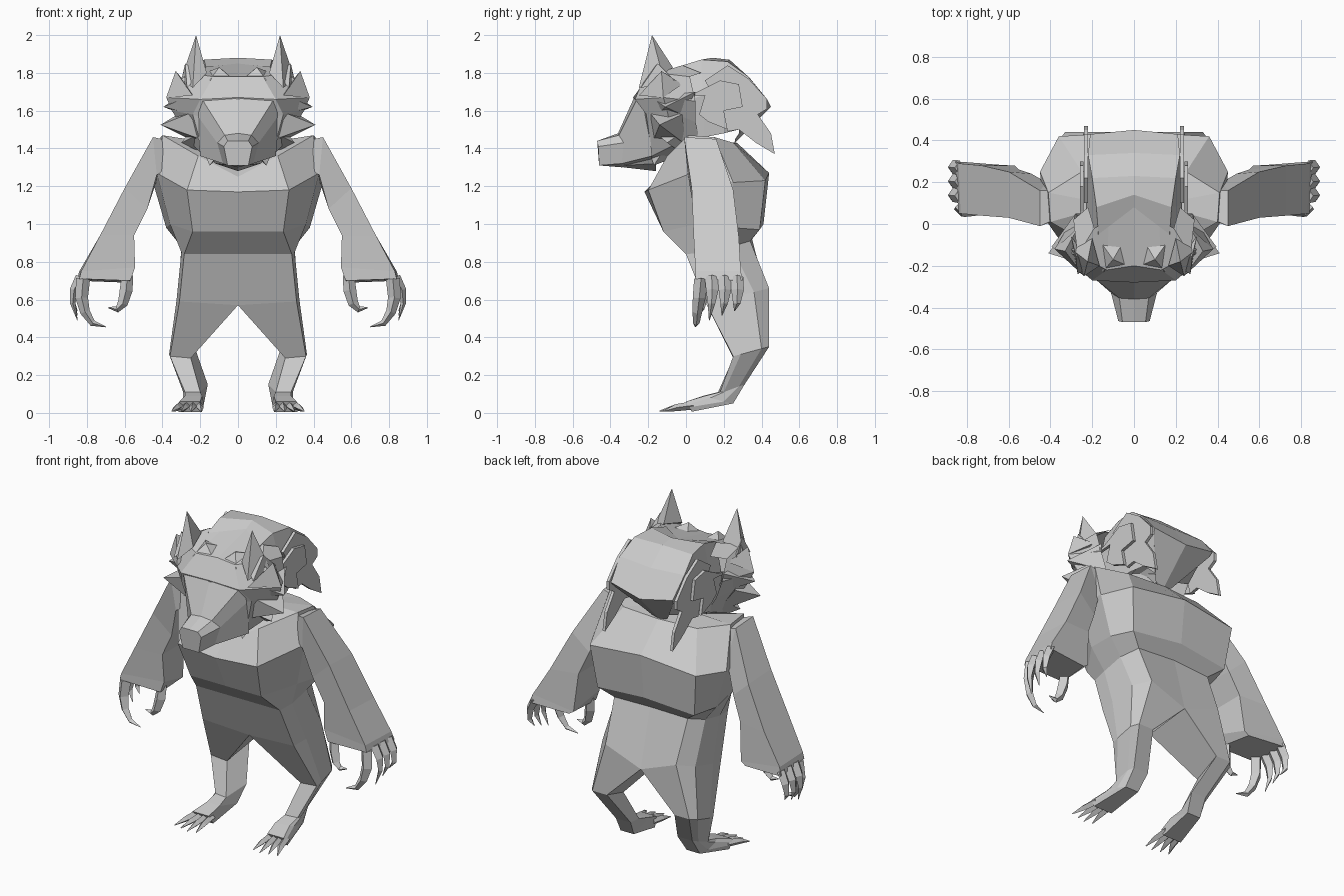
import bpy, bmesh
from mathutils import Vector

grey = bpy.data.materials.new("fur_grey")
grey.diffuse_color = (0.6, 0.6, 0.6, 1)


def finish(name, bm):
    """Mirror the half mesh across x, weld the centre line and make an object."""
    dup = bmesh.ops.duplicate(bm, geom=bm.verts[:] + bm.edges[:] + bm.faces[:])["geom"]
    for v in (g for g in dup if isinstance(g, bmesh.types.BMVert)):
        v.co.x *= -1
    bmesh.ops.reverse_faces(bm, faces=[g for g in dup if isinstance(g, bmesh.types.BMFace)])
    bmesh.ops.remove_doubles(bm, verts=bm.verts[:], dist=0.001)
    bmesh.ops.recalc_face_normals(bm, faces=bm.faces[:])
    me = bpy.data.meshes.new(name)
    bm.to_mesh(me)
    bm.free()
    ob = bpy.data.objects.new(name, me)
    bpy.context.collection.objects.link(ob)
    me.materials.append(grey)
    return ob


def grid(bm, rows, closed=False, caps=(False, False)):
    """Skin neighbouring rows of points with quads."""
    vs = [[bm.verts.new(p) for p in r] for r in rows]
    n = len(rows[0])
    for a, b in zip(vs, vs[1:]):
        for i in range(n if closed else n - 1):
            j = (i + 1) % n
            bm.faces.new((a[i], a[j], b[j], b[i]))
    for flag, r in zip(caps, (vs[0], vs[-1])):
        if flag:
            bm.faces.new(r)


def claw(bm, path, radii, wide=(0, 1, 0), flat=1.0):
    """Tapered four sided tube along a bent path."""
    path = [Vector(p) for p in path]
    rows = []
    for i, (p, r) in enumerate(zip(path, radii)):
        t = (path[min(i + 1, len(path) - 1)] - path[max(i - 1, 0)]).normalized()
        u = Vector(wide) * r
        w = t.cross(Vector(wide)).normalized() * r * flat
        rows.append([p + u, p + w, p - u, p - w])
    grid(bm, rows, True, (True, True))


def tuft(bm, base, tip):
    """Pointed lock of fur from a three or four sided base."""
    b = [bm.verts.new(p) for p in base]
    t = bm.verts.new(tip)
    bm.faces.new(b)
    for i in range(len(b)):
        bm.faces.new((b[i], b[(i + 1) % len(b)], t))


# Torso, from neck to hips
hip = [(0, .11, .57), (.31, .1, .59), (.325, .2, .6), (.315, .36, .64), (.24, .44, .66), (0, .44, .57)]
bm = bmesh.new()
grid(bm, [
    [(0, .05, 1.4), (.1, .05, 1.42), (.15, .08, 1.43), (.15, .1, 1.44), (.12, .15, 1.44), (0, .15, 1.44)],
    [(0, -.14, 1.25), (.21, -.1, 1.36), (.4, .01, 1.47), (.41, .15, 1.46), (.25, .25, 1.43), (0, .27, 1.43)],
    [(0, -.22, 1.17), (.27, -.2, 1.18), (.43, .03, 1.27), (.45, .25, 1.22), (.36, .42, 1.23), (0, .44, 1.27)],
    [(0, -.12, .96), (.24, -.12, .96), (.36, .06, 1.0), (.38, .25, .98), (.33, .39, .97), (0, .41, 1.0)],
    [(0, 0, .84), (.285, 0, .84), (.3, .1, .85), (.3, .24, .88), (.25, .34, .91), (0, .35, .92)],
    hip])
# Legs and feet continue from the hips
grid(bm, [
    hip,
    [(.25, .25, .29), (.36, .25, .3), (.365, .29, .31), (.36, .4, .34), (.33, .44, .35), (.23, .44, .35)],
    [(.2, .17, .11), (.28, .18, .11), (.29, .2, .11), (.28, .28, .14), (.26, .31, .15), (.16, .31, .15)],
    [(.19, .09, .09), (.28, .1, .09), (.29, .13, .08), (.29, .2, .06), (.27, .25, .05), (.18, .25, .05)],
    [(.2, 0, .06), (.31, 0, .06), (.32, .01, .045), (.32, .02, .03), (.315, .03, .006), (.19, .03, .006)],
], True, (False, True))
finish("torso_and_legs", bm)

# Toes with claws, fanned outwards
bm = bmesh.new()
for k in range(4):
    x, out = .205 + .032 * k, .009 * (k - .5)
    claw(bm, [(x, .04, .04), (x + out, -.05, .028), (x + 2.2 * out, -.14 + .012 * abs(k - 1), .009)],
         [.022, .019, .003], (1, 0, 0))
finish("toes", bm)

# Arms
bm = bmesh.new()
grid(bm, [
    [(.36, .03, 1.44), (.36, .16, 1.42), (.34, .2, 1.3), (.34, .03, 1.3)],
    [(.45, -.01, 1.46), (.45, .16, 1.45), (.42, .2, 1.26), (.43, .01, 1.26)],
    [(.6, .03, 1.19), (.6, .25, 1.18), (.49, .24, 1.08), (.48, .04, 1.08)],
    [(.73, .04, .94), (.73, .28, .93), (.55, .26, .94), (.55, .05, .94)],
    [(.83, .05, .75), (.84, .29, .75), (.57, .28, .71), (.545, .06, .77)],
    [(.84, .05, .71), (.855, .3, .7), (.6, .28, .69), (.57, .06, .7)],
], True, (True, True))
finish("arms", bm)

# Fingers and thumb with hooked claws
bm = bmesh.new()
claw(bm, [(.82, .08, .71), (.828, .07, .61), (.81, .06, .535), (.77, .055, .475), (.7, .05, .455)],
     [.037, .034, .026, .017, .002])
for k in range(3):
    y = .135 + .067 * k
    claw(bm, [(.835, y, .72), (.868, y + .004, .65), (.875, y, .58), (.85, y - .012, .49 + .025 * k)],
         [.036, .033, .02, .002], flat=.7)
claw(bm, [(.585, .1, .73), (.592, .09, .65), (.61, .08, .58), (.64, .08, .548), (.685, .08, .557)],
     [.03, .034, .027, .017, .003])
finish("fingers", bm)

# Head, from crown to jaw
bm = bmesh.new()
grid(bm, [
    [(0, .08, 1.85), (.12, .02, 1.84), (.19, -.02, 1.84), (.22, .08, 1.8)],
    [(0, -.2, 1.78), (.13, -.22, 1.78), (.27, -.15, 1.8), (.29, .02, 1.78)],
    [(0, -.28, 1.67), (.2, -.27, 1.66), (.38, -.12, 1.67), (.28, .05, 1.65)],
    [(0, -.25, 1.5), (.24, -.21, 1.58), (.35, -.1, 1.6), (.24, .05, 1.54)],
    [(0, -.2, 1.32), (.18, -.18, 1.36), (.24, -.06, 1.42), (.18, .08, 1.42)],
    [(0, 0, 1.34), (.1, 0, 1.36), (.15, .04, 1.38), (.1, .1, 1.4)],
])
finish("head", bm)

# Muzzle with a flat nose end
bm = bmesh.new()
nose = [(0, -.47, 1.44), (.055, -.47, 1.44), (.075, -.465, 1.41), (.055, -.46, 1.31), (0, -.46, 1.31)]
grid(bm, [
    [(0, -.27, 1.68), (.19, -.26, 1.66), (.22, -.2, 1.58), (.2, -.18, 1.36), (0, -.18, 1.32)],
    [(0, -.36, 1.48), (.07, -.355, 1.47), (.11, -.33, 1.43), (.08, -.34, 1.32), (0, -.34, 1.3)],
    nose], caps=(False, True))
finish("muzzle", bm)

# Lower jaw
bm = bmesh.new()
grid(bm, [
    [(0, -.1, 1.36), (.17, -.12, 1.38), (.12, -.16, 1.32), (0, -.16, 1.28)],
    [(0, -.36, 1.33), (.05, -.35, 1.33), (.04, -.33, 1.31), (0, -.33, 1.3)],
])
finish("lower_jaw", bm)

# Ears, with a smaller lock of fur outside each
bm = bmesh.new()
tuft(bm, [(.165, -.2, 1.8), (.24, -.25, 1.72), (.3, -.12, 1.77), (.2, -.07, 1.83)], (.222, -.18, 2.0))
tuft(bm, [(.2, -.2, 1.8), (.27, -.24, 1.72), (.3, -.06, 1.76)], (.28, -.15, 1.85))
tuft(bm, [(.24, -.25, 1.68), (.38, -.12, 1.67), (.27, -.02, 1.74)], (.33, -.13, 1.81))
finish("ears", bm)

# Broad cheek ruffs, chin locks and brow ridge
bm = bmesh.new()
tuft(bm, [(.22, -.2, 1.6), (.32, -.02, 1.58), (.2, .0, 1.42), (.2, -.17, 1.45)], (.41, -.14, 1.525))
tuft(bm, [(.25, -.2, 1.68), (.28, .05, 1.7), (.24, .02, 1.56), (.24, -.15, 1.58)], (.395, -.11, 1.62))
tuft(bm, [(.16, -.18, 1.5), (.25, .0, 1.5), (.16, .0, 1.36)], (.3, -.1, 1.43))
tuft(bm, [(.08, -.2, 1.4), (.2, -.1, 1.42), (.1, -.04, 1.36)], (.15, -.17, 1.31))
tuft(bm, [(.03, -.2, 1.77), (.15, -.23, 1.76), (.15, -.1, 1.81), (.06, -.1, 1.8)], (.1, -.17, 1.83))
finish("face_tufts", bm)

# Mane hood over the back of the head
bm = bmesh.new()
grid(bm, [
    [(0, .08, 1.85), (.17, -.05, 1.83), (.23, -.02, 1.65), (.2, 0, 1.44)],
    [(0, .14, 1.88), (.18, .08, 1.87), (.23, .09, 1.68), (.21, .1, 1.46)],
    [(0, .23, 1.87), (.2, .22, 1.86), (.23, .2, 1.68), (.2, .2, 1.48)],
    [(0, .34, 1.77), (.22, .33, 1.78), (.22, .32, 1.66), (.16, .28, 1.5)],
    [(0, .45, 1.62), (.21, .43, 1.66), (.2, .41, 1.63), (.08, .28, 1.48)],
    [(0, .25, 1.42), (.05, .26, 1.44), (.06, .26, 1.45), (.05, .26, 1.44)],
])
finish("mane_hood", bm)

# Thin ragged locks hanging down each side of the mane
locks = [
    (.23, [(.1, 1.76), (.22, 1.84), (.33, 1.77), (.43, 1.66), (.43, 1.61), (.38, 1.58), (.45, 1.48),
           (.47, 1.37), (.37, 1.43), (.28, 1.5), (.22, 1.49), (.2, 1.58)]),
    (.25, [(-.04, 1.67), (.06, 1.7), (.18, 1.76), (.28, 1.74), (.3, 1.62), (.2, 1.6),
           (.22, 1.5), (.12, 1.54), (.07, 1.58), (.1, 1.68)]),
]
bm = bmesh.new()
for x, pts in locks:
    grid(bm, [[(x + d, y, z) for y, z in pts] for d in (-.009, .009)], True, (True, True))
finish("mane_locks", bm)
